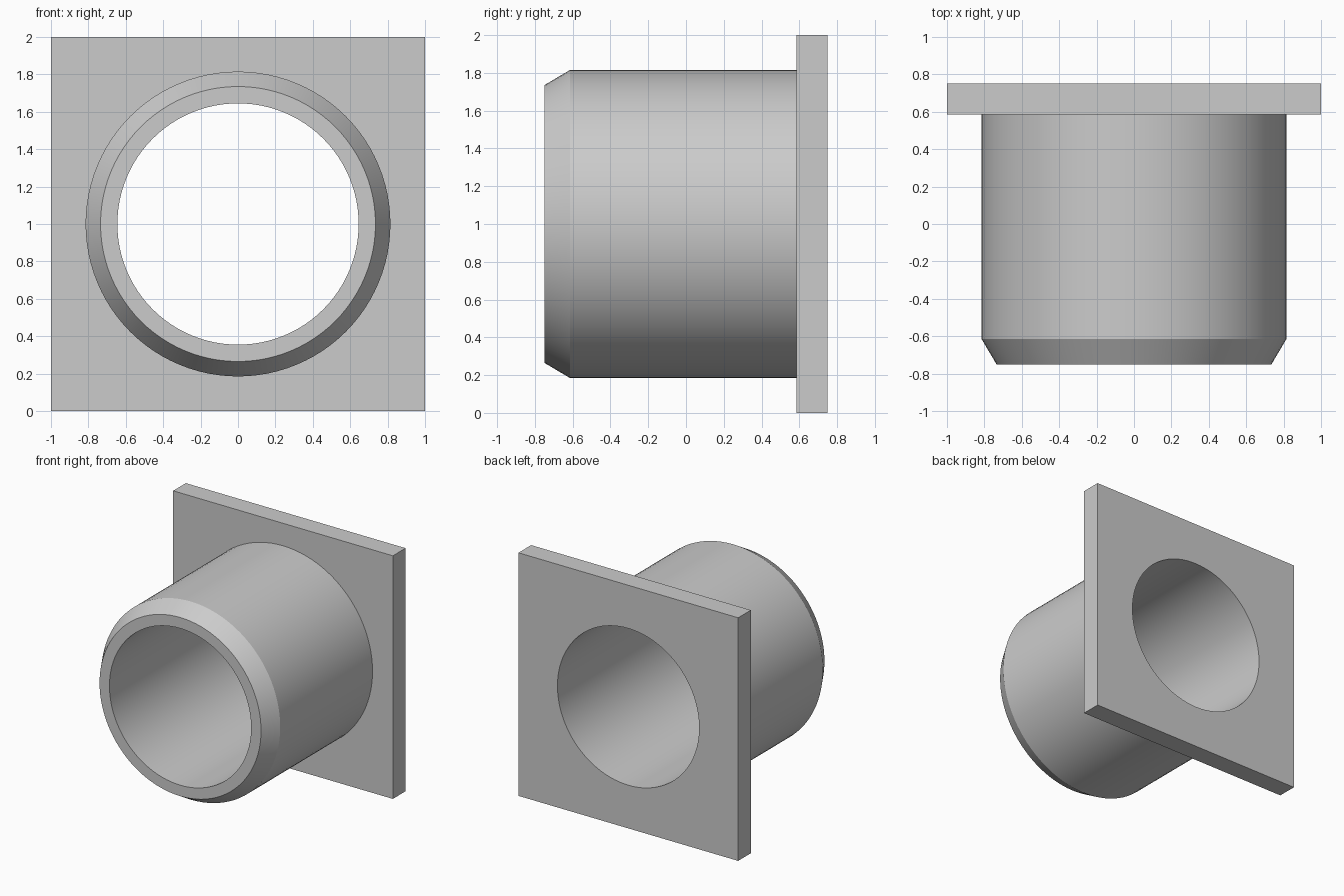
import bpy, bmesh
from math import cos, sin, tau, radians

cube = bpy.data.objects.get("Cube")
if cube:
    bpy.data.objects.remove(cube, do_unlink=True)

SEGMENTS = 96
CENTRE_Z = 1.0

# Flat grey material
grey = bpy.data.materials.new("plain_grey")
grey.use_nodes = True
colour = (0.6, 0.6, 0.6, 1.0)
grey.diffuse_color = colour
grey.node_tree.nodes["Principled BSDF"].inputs["Base Color"].default_value = colour


def ring(bm, radius, y, square=False):
    """Loop of vertices around the bore axis, round or pushed out to a square."""
    verts = []
    for i in range(SEGMENTS):
        c, s = cos(tau * i / SEGMENTS), sin(tau * i / SEGMENTS)
        k = radius / max(abs(c), abs(s)) if square else radius
        verts.append(bm.verts.new((k * c, y, CENTRE_Z + k * s)))
    return verts


# Closed section: bore, front lip, chamfer, sleeve, then the square flange
bm = bmesh.new()
section = [
    ring(bm, 0.645, 0.75),
    ring(bm, 0.645, -0.75),
    ring(bm, 0.735, -0.75),
    ring(bm, 0.815, -0.615),
    ring(bm, 0.815, 0.585),
    ring(bm, 1.0, 0.585, square=True),
    ring(bm, 1.0, 0.75, square=True),
]
for a, b in zip(section, section[1:] + section[:1]):
    for i in range(SEGMENTS):
        j = (i + 1) % SEGMENTS
        bm.faces.new((a[i], a[j], b[j], b[i]))
bmesh.ops.recalc_face_normals(bm, faces=bm.faces)

mesh = bpy.data.meshes.new("flanged_sleeve")
bm.to_mesh(mesh)
bm.free()
mesh.materials.append(grey)
sleeve = bpy.data.objects.new("flanged_sleeve", mesh)
bpy.context.collection.objects.link(sleeve)

# Smooth round walls, crisp chamfer and flange edges
bpy.ops.object.select_all(action='DESELECT')
sleeve.select_set(True)
bpy.context.view_layer.objects.active = sleeve
bpy.ops.object.shade_smooth_by_angle(angle=radians(25))
